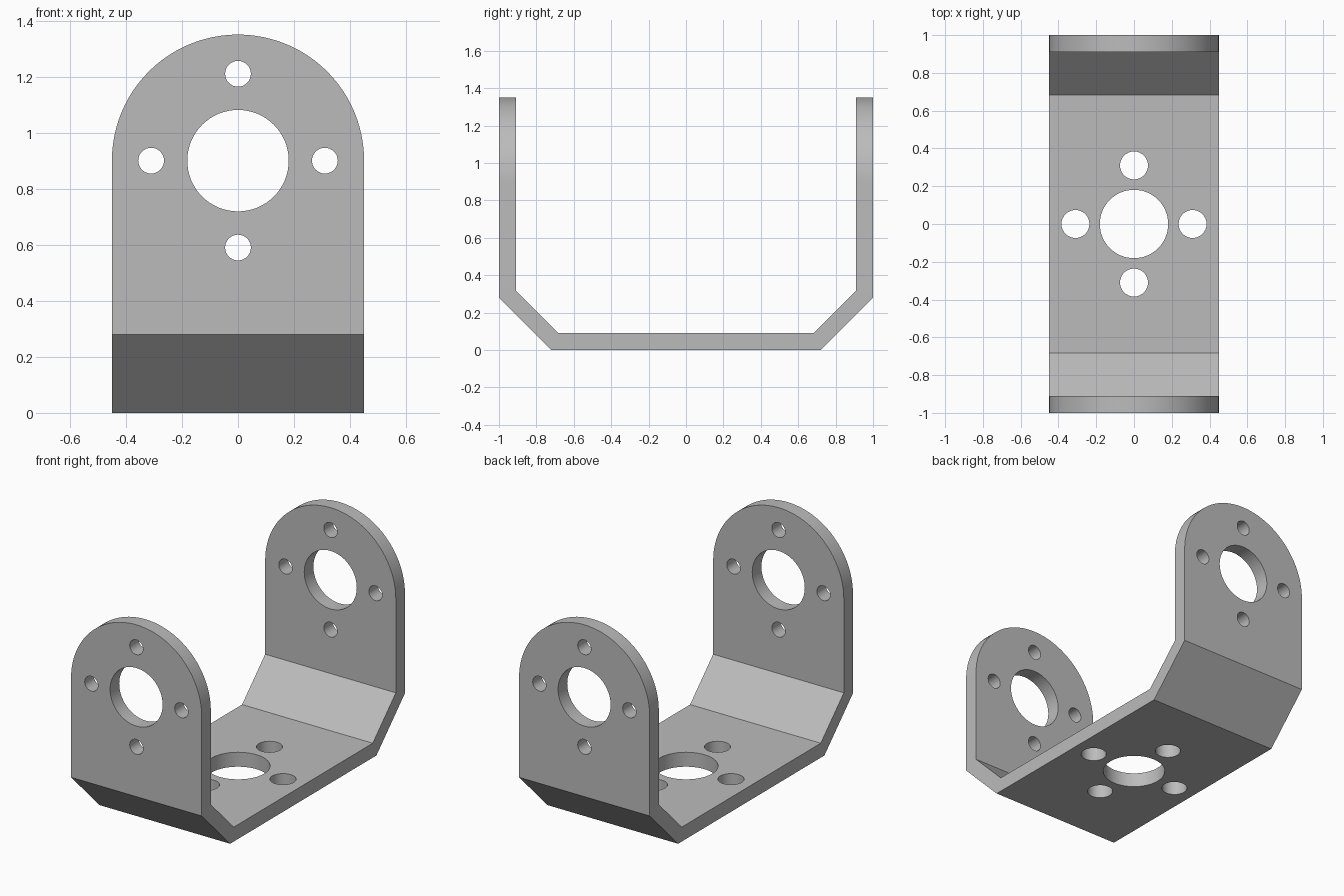
import bpy, bmesh, math
from mathutils import Vector

if "Cube" in bpy.data.objects:
    bpy.data.objects.remove(bpy.data.objects["Cube"])

grey = bpy.data.materials.new("plain grey")
grey.diffuse_color = (0.5, 0.5, 0.5, 1)
grey.use_nodes = True
grey.node_tree.nodes["Principled BSDF"].inputs["Base Color"].default_value = grey.diffuse_color


def prism(name, points, depth):
    """Extrude a closed 3D outline along the depth vector."""
    bm = bmesh.new()
    face = bm.faces.new([bm.verts.new(p) for p in points])
    ext = bmesh.ops.extrude_face_region(bm, geom=[face])
    moved = [v for v in ext["geom"] if isinstance(v, bmesh.types.BMVert)]
    bmesh.ops.translate(bm, verts=moved, vec=Vector(depth))
    bmesh.ops.recalc_face_normals(bm, faces=bm.faces)
    mesh = bpy.data.meshes.new(name)
    bm.to_mesh(mesh)
    bm.free()
    obj = bpy.data.objects.new(name, mesh)
    bpy.context.collection.objects.link(obj)
    return obj


def circle(cx, cy, r, n):
    return [(cx + r * math.cos(2 * math.pi * i / n),
             cy + r * math.sin(2 * math.pi * i / n)) for i in range(n)]


def cut(target, tool, operation):
    mod = target.modifiers.new("cut", "BOOLEAN")
    mod.operation, mod.solver, mod.object = operation, "EXACT", tool
    bpy.context.view_layer.objects.active = target
    bpy.ops.object.modifier_apply(modifier=mod.name)
    bpy.data.objects.remove(tool)


# Bent strip with chamfered corners
half = [(0.72, 0), (1, 0.28), (1, 1.35), (0.91, 1.35), (0.91, 0.317), (0.683, 0.09)]
outline = half + [(-y, z) for y, z in reversed(half)]
bracket = prism("bracket", [(-0.45, y, z) for y, z in outline], (0.9, 0, 0))
bracket.data.materials.append(grey)

# Round the tops of both arms
arch = [(-0.45 - 0.1, -0.1), (0.45 + 0.1, -0.1), (0.55, 0.9)]
arch += [(0.45 * math.cos(math.pi * i / 48), 0.9 + 0.45 * math.sin(math.pi * i / 48))
         for i in range(49)] + [(-0.55, 0.9)]
cut(bracket, prism("arch_cutter", [(x, -1.2, z) for x, z in arch], (0, 2.4, 0)),
    "INTERSECT")

# Centre hole and four screw holes, through both arms and through the base
for in_base, small in ((False, 0.046), (True, 0.074)):
    holes = [(0, 0, 0.181, 64)]
    holes += [(dx * 0.31, dy * 0.31, small, 32)
              for dx, dy in ((1, 0), (-1, 0), (0, 1), (0, -1))]
    for cx, cy, r, n in holes:
        ring = circle(cx, cy, r, n)
        if in_base:
            tool = prism("hole_cutter", [(x, y, -0.2) for x, y in ring], (0, 0, 0.5))
        else:
            tool = prism("hole_cutter", [(x, -1.2, z + 0.9) for x, z in ring], (0, 2.4, 0))
        cut(bracket, tool, "DIFFERENCE")

# Smooth the round edges, keep the bends sharp
bpy.ops.object.select_all(action="DESELECT")
bracket.select_set(True)
bpy.context.view_layer.objects.active = bracket
bpy.ops.object.shade_smooth_by_angle(angle=math.radians(30))
